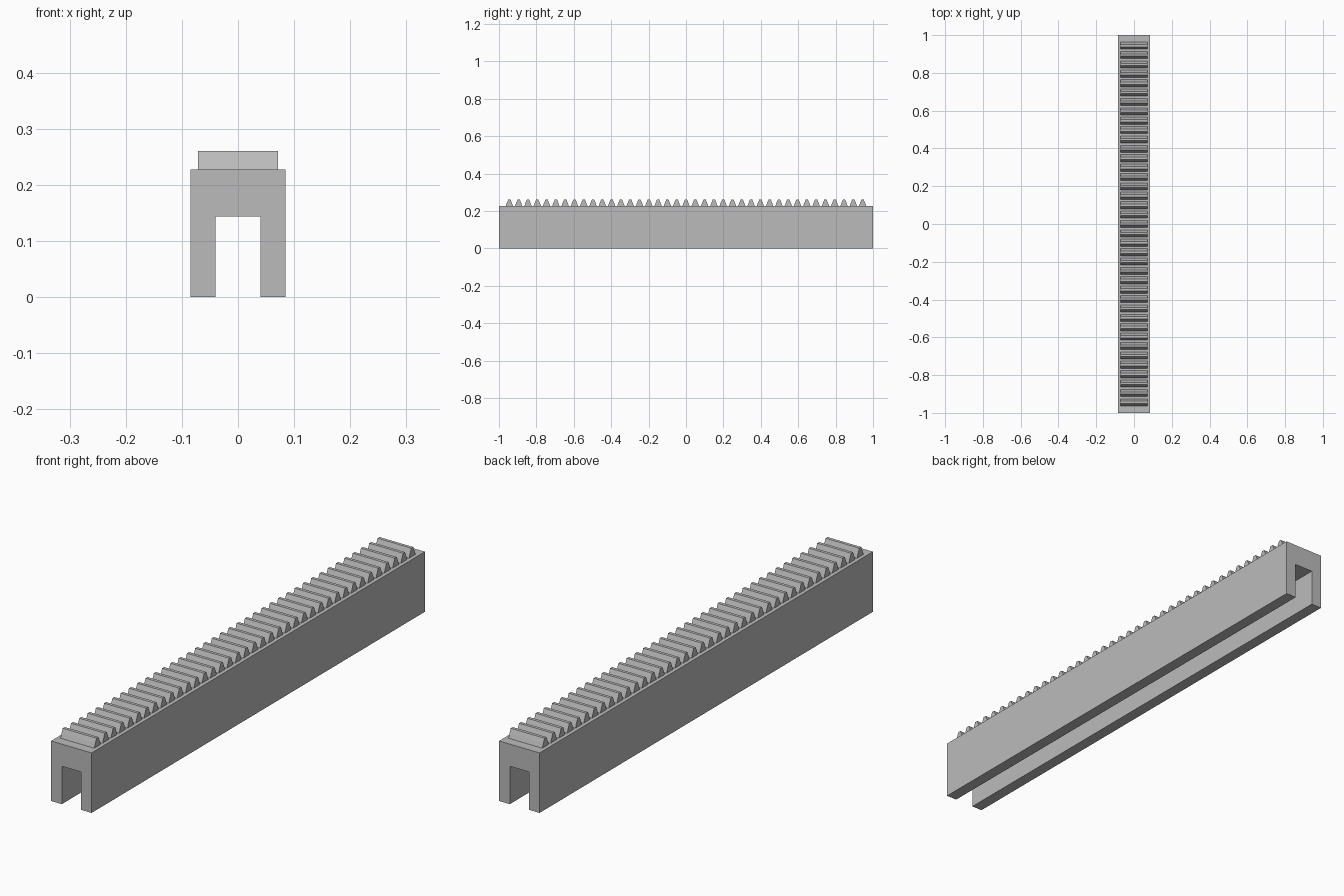
import bpy
import bmesh

if "Cube" in bpy.data.objects:
    bpy.data.objects.remove(bpy.data.objects["Cube"], do_unlink=True)

grey = bpy.data.materials.new("plain grey")
grey.use_nodes = True
COLOUR = (0.5, 0.5, 0.5, 1)
grey.diffuse_color = COLOUR
grey.node_tree.nodes["Principled BSDF"].inputs["Base Color"].default_value = COLOUR


def extrude_profile(name, points, start, length):
    """Extrude a closed profile of 3D points along the vector length."""
    bm = bmesh.new()
    face = bm.faces.new([bm.verts.new([p + s for p, s in zip(pt, start)]) for pt in points])
    new = bmesh.ops.extrude_face_region(bm, geom=[face])["geom"]
    bmesh.ops.translate(bm, vec=length, verts=[g for g in new if isinstance(g, bmesh.types.BMVert)])
    bmesh.ops.recalc_face_normals(bm, faces=bm.faces)
    mesh = bpy.data.meshes.new(name)
    bm.to_mesh(mesh)
    bm.free()
    mesh.materials.append(grey)
    obj = bpy.data.objects.new(name, mesh)
    bpy.context.collection.objects.link(obj)
    return obj


# Channel-shaped bar, open underneath
HALF, SLOT, TOP, ROOF = 0.085, 0.04, 0.228, 0.144
half_profile = [(SLOT, ROOF), (SLOT, 0), (HALF, 0), (HALF, TOP)]
outline = half_profile + [(-x, z) for x, z in reversed(half_profile)]
extrude_profile("rack_bar", [(x, 0, z) for x, z in outline], (0, -1, 0), (0, 2, 0))

# Row of teeth, flanks slightly bulged
TEETH, PITCH, TOOTH_HALF = 39, 0.0497, 0.071
flank = [(0.019, 0), (0.0135, 0.015), (0.006, 0.033)]
tooth = [(0, y, z) for y, z in flank] + [(0, -y, z) for y, z in reversed(flank)]
for i in range(TEETH):
    y = (i - (TEETH - 1) / 2) * PITCH
    extrude_profile(f"tooth_{i + 1}", tooth, (-TOOTH_HALF, y, TOP), (2 * TOOTH_HALF, 0, 0))
